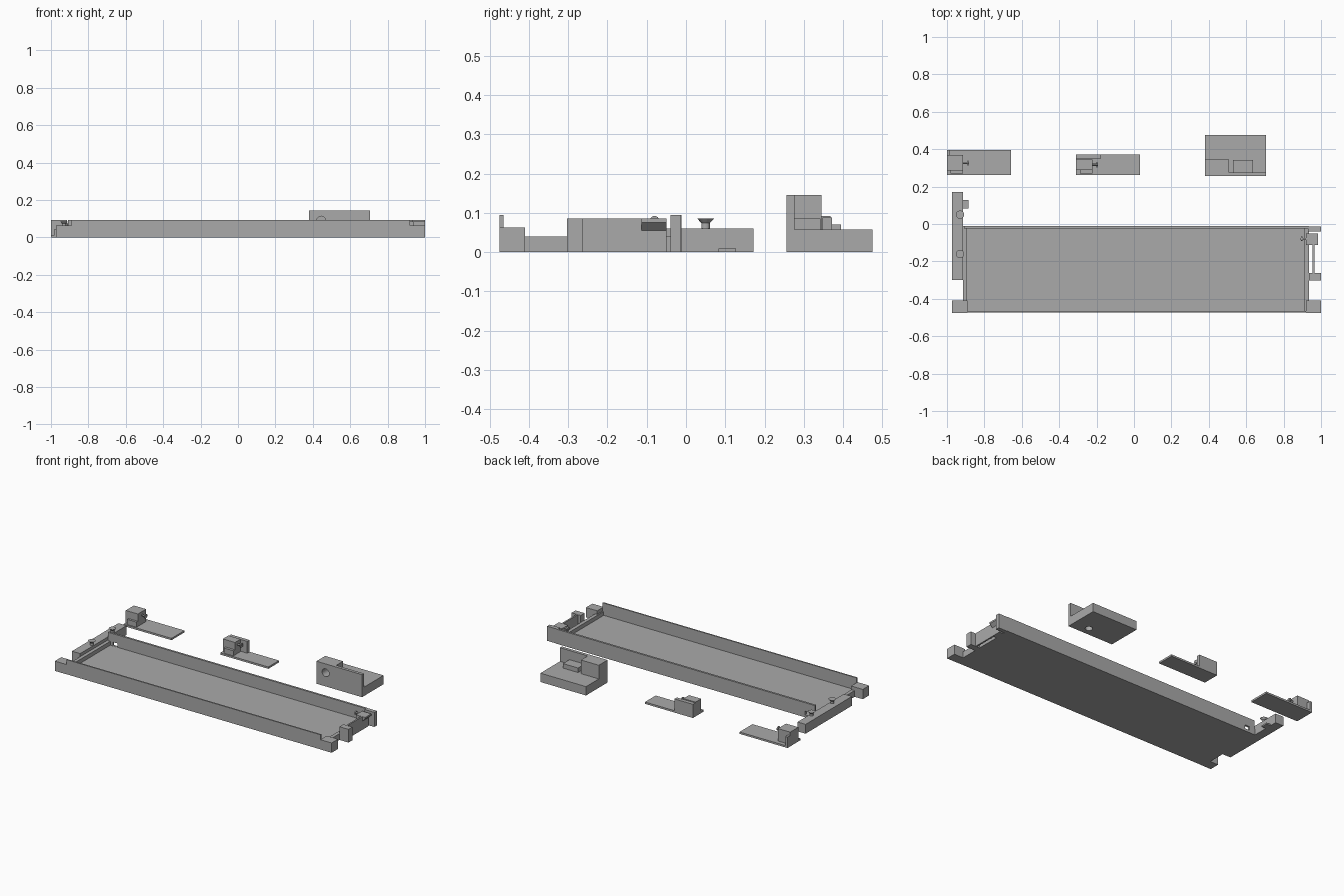
import bpy, bmesh, math

if "Cube" in bpy.data.objects:
    bpy.data.objects.remove(bpy.data.objects["Cube"])

grey = bpy.data.materials.new("plain grey")
grey.diffuse_color = (0.40, 0.40, 0.40, 1)
grey.use_nodes = True
grey.node_tree.nodes["Principled BSDF"].inputs["Base Color"].default_value = grey.diffuse_color


def finish(name, bm):
    bmesh.ops.recalc_face_normals(bm, faces=bm.faces)
    me = bpy.data.meshes.new(name)
    bm.to_mesh(me)
    bm.free()
    me.materials.append(grey)
    ob = bpy.data.objects.new(name, me)
    bpy.context.collection.objects.link(ob)
    return ob


def box(name, x0, x1, y0, y1, z0, z1):
    bm = bmesh.new()
    bmesh.ops.create_cube(bm, size=1)
    for v in bm.verts:
        v.co = (x1 if v.co.x > 0 else x0, y1 if v.co.y > 0 else y0, z1 if v.co.z > 0 else z0)
    return finish(name, bm)


def prism(name, profile, y0, y1):
    """Extrude an xz outline along y."""
    bm = bmesh.new()
    face = bm.faces.new([bm.verts.new((x, y0, z)) for x, z in profile])
    ext = bmesh.ops.extrude_face_region(bm, geom=[face])
    for v in ext["geom"]:
        if isinstance(v, bmesh.types.BMVert):
            v.co.y = y1
    return finish(name, bm)


def cylinder(name, centre, r1, r2, depth, axis="z", sides=32):
    bm = bmesh.new()
    bmesh.ops.create_cone(bm, cap_ends=True, segments=sides, radius1=r1, radius2=r2, depth=depth)
    ob = finish(name, bm)
    ob.location = centre
    if axis == "x":
        ob.rotation_euler.y = math.pi / 2
    if axis == "y":
        ob.rotation_euler.x = math.pi / 2
    return ob


def cut(target, cutter):
    cutter.hide_render = True
    cutter.hide_viewport = True
    m = target.modifiers.new("cut", "BOOLEAN")
    m.operation = "DIFFERENCE"
    m.solver = "EXACT"
    m.object = cutter


# Tray: floor, long walls and low end walls
box("tray_floor", -0.915, 0.935, -0.473, -0.012, 0, 0.015)
box("tray_front_wall", -0.89, 0.92, -0.474, -0.465, 0, 0.094)
back = box("tray_back_wall", -0.91, 0.935, -0.025, -0.012, 0, 0.094)
cut(back, box("cable_slot_cutter", -0.875, -0.84, -0.05, 0.01, 0.016, 0.04))
box("tray_left_wall", -0.915, -0.893, -0.473, -0.012, 0, 0.04)
box("tray_right_wall", 0.912, 0.935, -0.473, -0.012, 0, 0.04)

# Corner blocks and stops at the ends
box("front_left_block", -0.973, -0.89, -0.475, -0.41, 0, 0.063)
box("front_right_block", 0.92, 1.0, -0.475, -0.41, 0, 0.063)
box("back_right_block", 0.93, 1.0, -0.04, -0.014, 0, 0.094)
box("right_stop", 0.935, 1.0, -0.303, -0.263, 0, 0.085)
box("right_thin_wall", 0.955, 0.965, -0.265, -0.11, 0, 0.085)

# Latch on the right end, with an undercut lip
prism("right_latch", [(0.92, 0), (0.965, 0), (0.965, 0.055), (0.985, 0.075),
                      (0.985, 0.085), (0.92, 0.085)], -0.113, -0.05)
cylinder("latch_pin", (0.91, -0.08, 0.08), 0.006, 0.006, 0.04, "x", 16)
cylinder("latch_pin_head", (0.897, -0.08, 0.08), 0.012, 0.012, 0.008, "x", 16)

# Left side bar with two flared pegs
box("left_bar", -0.973, -0.915, -0.30, 0.172, 0, 0.06)
box("left_bar_tab", -0.915, -0.885, 0.083, 0.127, 0, 0.009)
for y in (0.05, -0.16):
    cylinder("peg_stem", (-0.93, y, 0.067), 0.011, 0.011, 0.018)
    cylinder("peg_head", (-0.93, y, 0.08), 0.011, 0.022, 0.012)

# Two loose clips, each a thin plate with a block, side bits and a pin
for x, y0, y1, by0, by1 in ((-1.0, 0.263, 0.395, 0.285, 0.368), (-0.31, 0.263, 0.372, 0.288, 0.345)):
    box("clip_plate", x, x + 0.342, y0, y1, 0, 0.012)
    box("clip_block", x, x + 0.087, by0, by1, 0, 0.092)
    box("clip_side_bit", x + 0.02, x + 0.087, y0 + 0.008, by0, 0, 0.045)
    yp = (by0 + by1) / 2
    cylinder("clip_pin", (x + 0.10, yp, 0.07), 0.006, 0.006, 0.035, "x", 16)
    cylinder("clip_pin_head", (x + 0.112, yp, 0.07), 0.014, 0.014, 0.007, "x", 16)
box("clip_back_bit", -1.0, -0.985, 0.368, 0.395, 0, 0.07)
box("clip_back_rail", -0.31, -0.178, 0.348, 0.372, 0, 0.088)

# Control housing: base, tall front panel, button box and socket box
hole = cylinder("button_hole_cutter", (0.445, 0.28, 0.088), 0.025, 0.025, 0.09, "y")
socket = cylinder("socket_hole_cutter", (0.598, 0.31, 0.02), 0.022, 0.022, 0.10)
base = box("housing_base", 0.38, 0.705, 0.256, 0.475, 0, 0.057)
panel = box("housing_front_panel", 0.38, 0.705, 0.256, 0.276, 0.057, 0.145)
button = box("button_box", 0.38, 0.507, 0.276, 0.345, 0.057, 0.145)
small = box("socket_box", 0.53, 0.637, 0.276, 0.342, 0.057, 0.086)
for part in (base, panel, button):
    cut(part, hole)
for part in (base, small):
    cut(part, socket)
